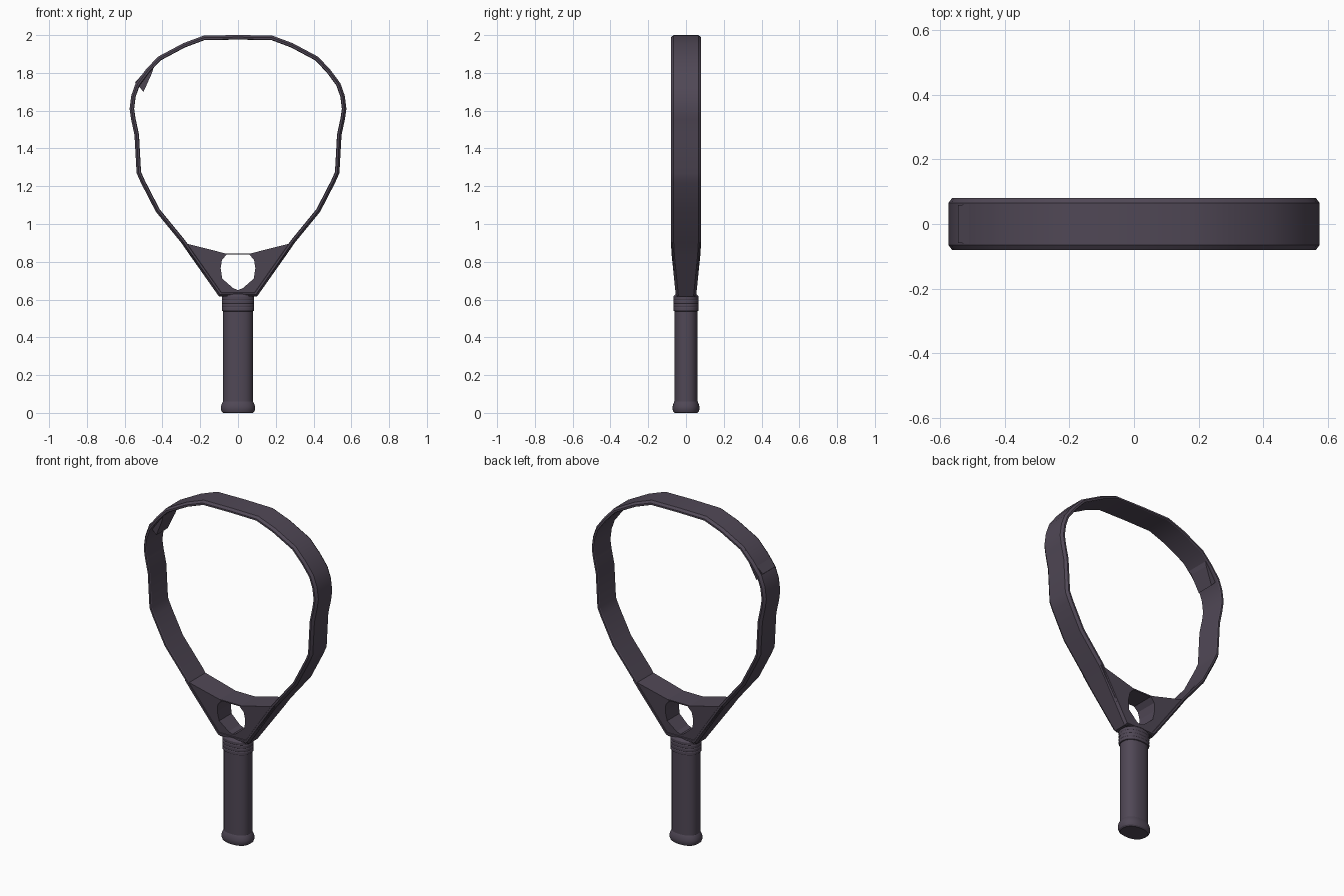
import bpy, bmesh, math
from mathutils import Vector

cube = bpy.data.objects.get("Cube")
if cube:
    bpy.data.objects.remove(cube, do_unlink=True)

plum = bpy.data.materials.new("dark_plum_grey")
plum.use_nodes = True
colour = (0.08, 0.064, 0.092, 1)
plum.diffuse_color = colour
plum.node_tree.nodes["Principled BSDF"].inputs["Base Color"].default_value = colour


def finish(name, bm, smooth=True):
    bmesh.ops.recalc_face_normals(bm, faces=bm.faces)
    mesh = bpy.data.meshes.new(name)
    bm.to_mesh(mesh)
    bm.free()
    mesh.materials.append(plum)
    obj = bpy.data.objects.new(name, mesh)
    bpy.context.collection.objects.link(obj)
    if smooth:
        bpy.ops.object.select_all(action='DESELECT')
        obj.select_set(True)
        bpy.context.view_layer.objects.active = obj
        bpy.ops.object.shade_smooth_by_angle(angle=math.radians(25))
    return obj


def loft(name, rings, closed=False):
    """Join equal rings of points with quads, closing or capping the ends."""
    bm = bmesh.new()
    rows = [[bm.verts.new(p) for p in ring] for ring in rings]
    n = len(rows[0])
    for i in range(len(rows) if closed else len(rows) - 1):
        a, b = rows[i], rows[(i + 1) % len(rows)]
        for k in range(n):
            bm.faces.new((a[k], a[(k + 1) % n], b[(k + 1) % n], b[k]))
    if not closed:
        bm.faces.new(rows[0])
        bm.faces.new(rows[-1])
    return finish(name, bm)


def half_depth(z):
    return 0.055 + 0.1 * (z - 0.62)


def slab(name, outline, inset):
    """Front-view outline given depth that narrows towards the handle."""
    bm = bmesh.new()
    front, back = [[bm.verts.new((x, s * (half_depth(z) - inset), z))
                    for x, z in outline] for s in (-1, 1)]
    bm.faces.new(front)
    bm.faces.new(back)
    n = len(outline)
    for i in range(n):
        j = (i + 1) % n
        bm.faces.new((front[i], front[j], back[j], back[i]))
    return finish(name, bm, False)


# Hoop: chamfered band swept around a mirrored outline
half = [(0.18, 1.998), (0.29, 1.957), (0.425, 1.885), (0.49, 1.815),
        (0.542, 1.745), (0.565, 1.68), (0.574, 1.61), (0.566, 1.555),
        (0.548, 1.47), (0.537, 1.27), (0.515, 1.22), (0.435, 1.065),
        (0.30, 0.90), (0.255, 0.835), (0.10, 0.615)]
outline = [Vector((0, 2))] + [Vector(p) for p in half]
outline += [Vector((-x, z)) for x, z in reversed(half)]
rings = []
for i, p in enumerate(outline):
    before = (p - outline[i - 1]).normalized()
    after = (outline[(i + 1) % len(outline)] - p).normalized()
    inward = Vector((before.y + after.y, -before.x - after.x)).normalized()
    miter = 1 / max(0.5, inward.dot(Vector((after.y, -after.x))))
    d = min(0.08, half_depth(p.y))
    section = [(0, d - 0.015), (0.011, d), (0.021, d), (0.024, d - 0.006)]
    section += [(o, -y) for o, y in reversed(section)]
    rings.append([(p.x + inward.x * o * miter, y, p.y + inward.y * o * miter)
                  for o, y in section])
loft("hoop", rings, closed=True)

# Throat: two solid cheeks around an opening, with a thin bridge above
cheek = [(0.295, 0.902), (0.26, 0.85), (0.10, 0.63), (0.085, 0.617),
         (0, 0.617), (0, 0.65), (0.025, 0.66), (0.083, 0.71),
         (0.092, 0.765), (0.085, 0.81), (0.06, 0.838), (0.07, 0.845)]
for side, s in (("left", 1), ("right", -1)):
    slab(side + "_throat_cheek", [(s * x, z) for x, z in cheek], 0.006)
slab("throat_bridge", [(-0.08, 0.838), (0.08, 0.838),
                       (0.08, 0.845), (-0.08, 0.845)], 0.008)

# Torn inner web near the upper right of the hoop
slab("inner_web", [(-0.545, 1.75), (-0.435, 1.87), (-0.455, 1.80), (-0.5, 1.70)],
     0.11)


# Handle parts: oval turned shapes
def oval(name, profile, sides=40):
    rings = []
    for z, r in profile:
        ring = []
        for k in range(sides):
            a = math.tau * k / sides
            c, s = math.cos(a), math.sin(a)
            ring.append((r * math.copysign(abs(c) ** 0.85, c),
                         0.78 * r * math.copysign(abs(s) ** 0.85, s), z))
        rings.append(ring)
    return loft(name, rings)


oval("handle_grip", [(0.04, 0.079), (0.56, 0.079)])
oval("butt_cap", [(0, 0.078), (0.006, 0.086), (0.018, 0.091), (0.032, 0.091),
                  (0.045, 0.087), (0.058, 0.081), (0.062, 0.078)])
collar = [(0.538, 0.079)]
for i in range(4):
    z = 0.54 + i * 0.02
    collar += [(z, 0.084), (z + 0.003, 0.086), (z + 0.015, 0.086),
               (z + 0.018, 0.084)]
oval("grip_collar", collar + [(0.622, 0.08), (0.632, 0.068)])
